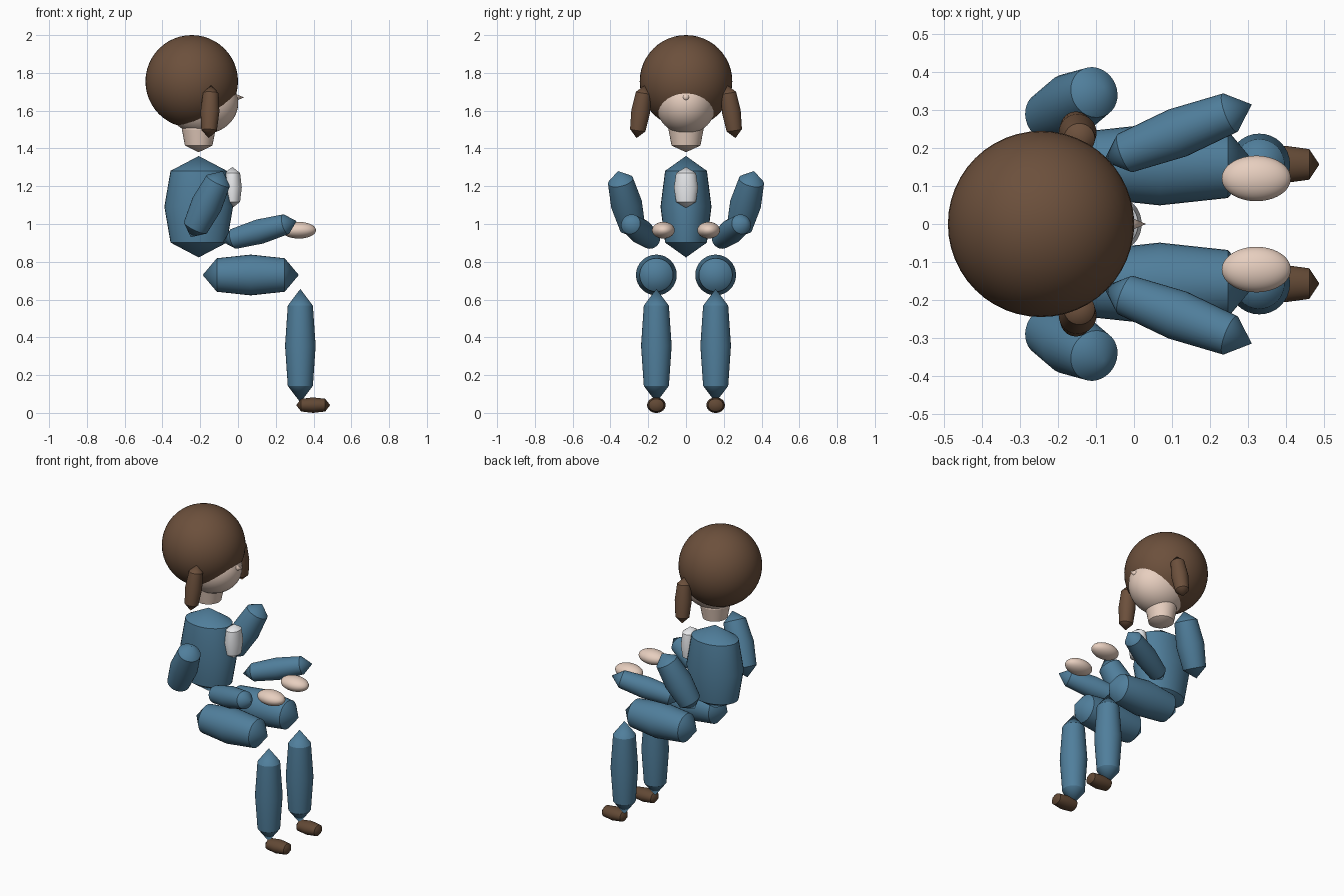
import bpy, bmesh, math
from mathutils import Vector

if "Cube" in bpy.data.objects:
    bpy.data.objects.remove(bpy.data.objects["Cube"])


def material(name, rgb):
    m = bpy.data.materials.new(name)
    m.diffuse_color = (*rgb, 1)
    m.use_nodes = True
    m.node_tree.nodes["Principled BSDF"].inputs["Base Color"].default_value = m.diffuse_color
    return m


BLUE = material("blue_cloth", (0.08, 0.21, 0.33))
BROWN = material("brown_hair", (0.15, 0.08, 0.045))
SHOE = material("brown_leather", (0.12, 0.065, 0.035))
SKIN = material("skin", (0.80, 0.62, 0.52))
WHITE = material("white_cloth", (0.82, 0.83, 0.85))

# Padded-limb outline: position along the axis, share of the full radius
OUTLINE = [(-0.707, 0.82), (0, 1), (0.707, 0.82)]
SIDES = 32


def finish(obj, name, mat):
    obj.name = name
    obj.data.materials.append(mat)
    bpy.ops.object.select_all(action='DESELECT')
    obj.select_set(True)
    bpy.context.view_layer.objects.active = obj
    bpy.ops.object.shade_smooth_by_angle(angle=math.radians(20))
    return obj


def limb(name, a, b, r1, r2, mat):
    """Pointed, faceted padding from a to b with an elliptical section."""
    a, b = Vector(a), Vector(b)
    half = (b - a) / 2
    mid = (a + b) / 2
    rot = Vector((0, 0, 1)).rotation_difference(half)
    bm = bmesh.new()
    rings = []
    for t, s in OUTLINE:
        ring = []
        for i in range(SIDES):
            ang = math.tau * i / SIDES
            p = Vector((r1 * s * math.cos(ang), r2 * s * math.sin(ang), t * half.length))
            ring.append(bm.verts.new(mid + rot @ p))
        rings.append(ring)
    start, end = bm.verts.new(a), bm.verts.new(b)
    for i in range(SIDES):
        j = (i + 1) % SIDES
        bm.faces.new((start, rings[0][j], rings[0][i]))
        bm.faces.new((end, rings[-1][i], rings[-1][j]))
        for lo, hi in zip(rings, rings[1:]):
            bm.faces.new((lo[i], lo[j], hi[j], hi[i]))
    mesh = bpy.data.meshes.new(name)
    bm.to_mesh(mesh)
    bm.free()
    obj = bpy.data.objects.new(name, mesh)
    bpy.context.collection.objects.link(obj)
    return finish(obj, name, mat)


def ball(name, loc, radii, mat):
    bpy.ops.mesh.primitive_uv_sphere_add(segments=48, ring_count=24, radius=1, location=loc)
    obj = bpy.context.object
    obj.scale = radii
    return finish(obj, name, mat)


# Head
ball("hair", (-0.245, 0, 1.755), (0.245, 0.245, 0.245), BROWN)
ball("face", (-0.188, 0, 1.64), (0.189, 0.16, 0.165), SKIN)
bpy.ops.mesh.primitive_cone_add(vertices=24, radius1=0.021, radius2=0, depth=0.05,
                                location=(0.007, 0, 1.67), rotation=(0, math.pi / 2, 0))
finish(bpy.context.object, "nose", SKIN)
limb("neck", (-0.208, 0, 1.38), (-0.208, 0, 1.62), 0.089, 0.093, SKIN)

# Body
limb("torso", (-0.208, 0, 0.823), (-0.208, 0, 1.36), 0.182, 0.135, BLUE)
limb("shirt_front", (-0.03, 0, 1.085), (-0.03, 0, 1.302), 0.05, 0.064, WHITE)

# Paired parts
for side, s in (("left", 1), ("right", -1)):
    limb(side + "_hair_lock", (-0.155, s * 0.262, 1.455), (-0.142, s * 0.218, 1.735), 0.05, 0.05, BROWN)
    limb(side + "_upper_arm", (-0.25, s * 0.27, 0.93), (-0.08, s * 0.36, 1.28), 0.083, 0.083, BLUE)
    limb(side + "_forearm", (-0.08, s * 0.165, 0.905), (0.31, s * 0.315, 1.015), 0.066, 0.066, BLUE)
    ball(side + "_hand", (0.322, s * 0.12, 0.967), (0.091, 0.06, 0.044), SKIN)
    limb(side + "_thigh", (-0.187, s * 0.157, 0.73), (0.322, s * 0.157, 0.73), 0.108, 0.108, BLUE)
    limb(side + "_lower_leg", (0.33, s * 0.157, 0.055), (0.33, s * 0.157, 0.656), 0.081, 0.081, BLUE)
    limb(side + "_shoe", (0.308, s * 0.157, 0.041), (0.488, s * 0.157, 0.041), 0.041, 0.049, SHOE)
